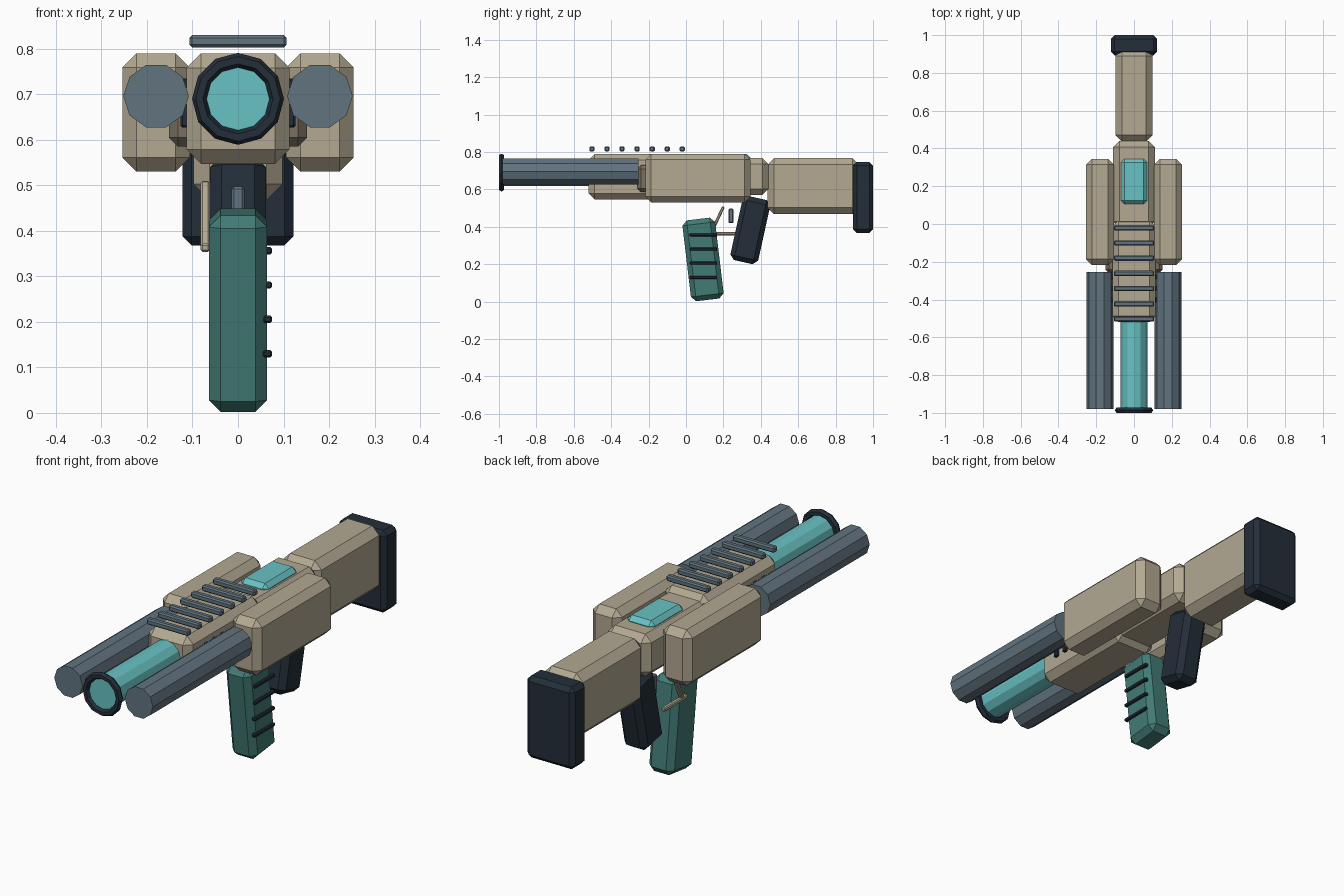
import bpy, bmesh, math
from mathutils import Matrix, Vector

if "Cube" in bpy.data.objects:
    bpy.data.objects.remove(bpy.data.objects["Cube"])


def material(name, rgb):
    m = bpy.data.materials.new(name)
    lin = [c / 12.92 if c <= 0.04045 else ((c + 0.055) / 1.055) ** 2.4
           for c in (v / 255 for v in rgb)]
    m.diffuse_color = (*lin, 1)
    m.use_nodes = True
    m.node_tree.nodes["Principled BSDF"].inputs["Base Color"].default_value = m.diffuse_color
    return m


TAN = material("tan", (179, 169, 146))
BROWN = material("shadow_tan", (122, 112, 97))
STEEL = material("steel_blue", (98, 116, 128))
DARK = material("dark_navy", (35, 46, 57))
CYAN = material("cyan", (104, 194, 196))
GREEN = material("teal_green", (66, 123, 117))


def finish(name, bm, mat):
    bmesh.ops.recalc_face_normals(bm, faces=bm.faces)
    me = bpy.data.meshes.new(name)
    bm.to_mesh(me)
    bm.free()
    me.materials.append(mat)
    ob = bpy.data.objects.new(name, me)
    bpy.context.collection.objects.link(ob)
    return ob


def box(name, x, y, z, mat, bevel=0.0, tilt=0.0):
    """Chamfered box from (min, max) ranges, tilted about x through its centre."""
    bm = bmesh.new()
    bmesh.ops.create_cube(bm, size=1)
    size = [r[1] - r[0] for r in (x, y, z)]
    mid = Vector([(r[0] + r[1]) / 2 for r in (x, y, z)])
    bmesh.ops.scale(bm, vec=size, verts=bm.verts)
    if bevel:
        bmesh.ops.bevel(bm, geom=bm.edges[:], offset=bevel, segments=1,
                        profile=0.5, affect='EDGES')
    bm.transform(Matrix.Translation(mid) @ Matrix.Rotation(math.radians(tilt), 4, 'X'))
    return finish(name, bm, mat)


def tube(name, cx, cz, r, y0, y1, sides, mat):
    """Solid prism along y with a vertex on the x axis."""
    bm = bmesh.new()
    rings = [[bm.verts.new((cx + r * math.cos(2 * math.pi * i / sides), y,
                            cz + r * math.sin(2 * math.pi * i / sides)))
              for i in range(sides)] for y in (y0, y1)]
    for ring in rings:
        bm.faces.new(ring)
    for i in range(sides):
        j = (i + 1) % sides
        bm.faces.new((rings[0][i], rings[0][j], rings[1][j], rings[1][i]))
    return finish(name, bm, mat)


# Receiver in two steps, stock and butt pad
box("front_receiver", (-0.113, 0.113), (-0.52, 0.02), (0.547, 0.79), TAN, 0.032)
box("rear_receiver", (-0.11, 0.11), (-0.02, 0.44), (0.57, 0.767), TAN, 0.032)
box("stock", (-0.098, 0.098), (0.435, 0.925), (0.468, 0.767), TAN, 0.035)
box("butt_pad", (-0.122, 0.122), (0.893, 1.0), (0.368, 0.747), DARK, 0.02)

# Glowing top panel
box("top_panel", (-0.07, 0.07), (0.105, 0.345), (0.74, 0.79), CYAN, 0.02)

# Central barrel with muzzle ring
tube("energy_barrel", 0, 0.69, 0.071, -0.985, -0.48, 12, CYAN)
bpy.ops.mesh.primitive_torus_add(major_segments=12, minor_segments=6,
                                 major_radius=0.085, minor_radius=0.016,
                                 location=(0, -0.986, 0.69),
                                 rotation=(math.pi / 2, 0, 0))
ring = bpy.context.object
ring.name = "muzzle_ring"
ring.data.materials.append(DARK)

# Side pods, side barrels and cooling vents on both sides
for s, side in ((-1, "left"), (1, "right")):
    def span(a, b):
        return tuple(sorted((s * a, s * b)))
    box(side + "_pod", span(0.106, 0.254), (-0.217, 0.345), (0.53, 0.79), TAN, 0.031)
    tube(side + "_barrel", s * 0.18, 0.696, 0.072, -0.98, -0.255, 10, STEEL)
    for k in range(3):
        y = -0.40 + 0.06 * k
        box(f"{side}_vent_{k + 1}", span(0.108, 0.126), (y - 0.012, y + 0.012),
            (0.627, 0.735), DARK, 0.004)

# Cross bracket joining the pods to the receiver
box("cross_bracket", (-0.152, 0.152), (-0.26, -0.16), (0.585, 0.73), BROWN, 0.02)

# Sight rail bars
for k in range(7):
    y = -0.503 + 0.0805 * k
    box(f"rail_bar_{k + 1}", (-0.107, 0.107), (y - 0.014, y + 0.014),
        (0.803, 0.83), STEEL, 0.006)

# Front grip with ribs on its right side
box("front_grip", (-0.064, 0.064), (0.003, 0.179), (0.008, 0.443), GREEN, 0.026, 6.8)
for k in range(4):
    z = 0.13 + 0.0755 * k
    box(f"grip_rib_{k + 1}", (0.055, 0.075), (0.02, 0.167), (z - 0.008, z + 0.008),
        DARK, 0.004)

# Rear grip
box("rear_grip", (-0.061, 0.061), (0.268, 0.42), (0.207, 0.558), DARK, 0.025, -12.5)

# Trigger and its guard rods
box("trigger", (-0.014, 0.014), (0.227, 0.254), (0.42, 0.497), STEEL, 0.005)
box("guard_lower_rod", (-0.082, -0.062), (0.10, 0.27), (0.354, 0.372), TAN, 0.004)
box("guard_upper_rod", (-0.082, -0.062), (0.157, 0.173), (0.35, 0.515), TAN, 0.004, -25)
